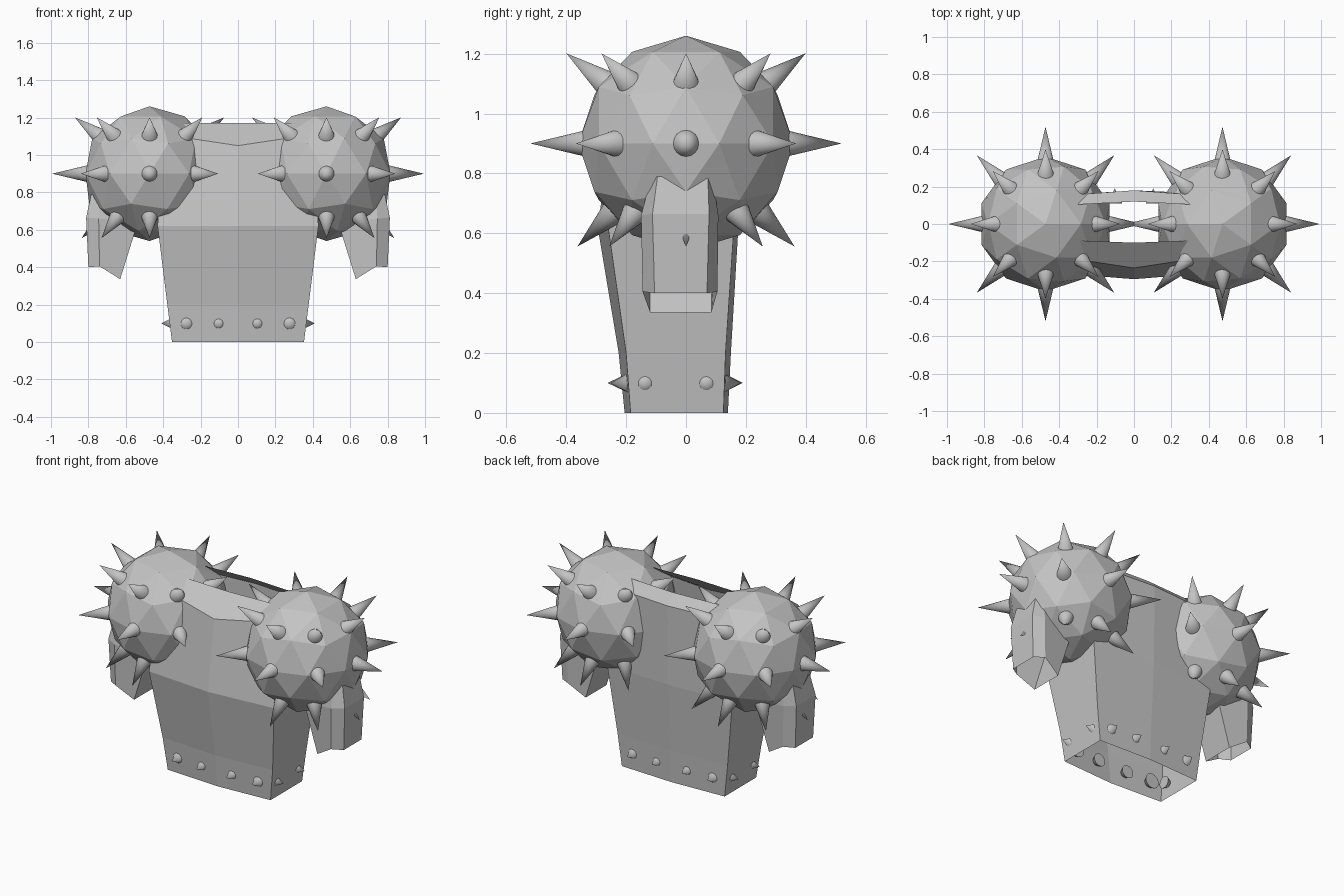
import bpy, bmesh, math
from mathutils import Vector

if "Cube" in bpy.data.objects:
    bpy.data.objects.remove(bpy.data.objects["Cube"])

steel = bpy.data.materials.new("grey steel")
steel.diffuse_color = (0.55, 0.55, 0.55, 1)
steel.use_nodes = True
steel.node_tree.nodes["Principled BSDF"].inputs["Base Color"].default_value = steel.diffuse_color


def make(name, bm, smooth=False):
    me = bpy.data.meshes.new(name)
    bmesh.ops.recalc_face_normals(bm, faces=bm.faces)
    bm.to_mesh(me)
    bm.free()
    me.materials.append(steel)
    ob = bpy.data.objects.new(name, me)
    bpy.context.collection.objects.link(ob)
    if smooth:
        bpy.ops.object.select_all(action='DESELECT')
        ob.select_set(True)
        bpy.context.view_layer.objects.active = ob
        bpy.ops.object.shade_smooth_by_angle(angle=math.radians(50))
    return ob


def tube(name, rings):
    """Open tube skinned through closed rings of points."""
    bm = bmesh.new()
    vs = [[bm.verts.new(p) for p in r] for r in rings]
    n = len(vs[0])
    for a, b in zip(vs, vs[1:]):
        for i in range(n):
            j = (i + 1) % n
            bm.faces.new((a[i], a[j], b[j], b[i]))
    return make(name, bm)


def cone(bm, base, tip, radius):
    """Closed cone from base point to tip."""
    base, tip = Vector(base), Vector(tip)
    d = tip - base
    m = d.to_track_quat('Z', 'Y').to_matrix().to_4x4()
    m.translation = (base + tip) / 2
    bmesh.ops.create_cone(bm, cap_ends=True, segments=16, radius1=radius,
                          radius2=0, depth=d.length, matrix=m)


# Breastplate: open shell, each row is
# front centre (y, z), front corner (x, y, z), back corner y, back centre y
rows = [(-.205, 0, .353, -.185, 0, .125, .14),
        (-.225, .2, .378, -.20, .2, .132, .15),
        (-.295, .62, .43, -.26, .62, .16, .175),
        (-.235, 1.05, .40, -.175, 1.11, .15, .18),
        (-.10, 1.17, .38, -.085, 1.17, .10, .12)]
tube("breastplate", [[(0, fy, fz), (cx, cy, cz), (cx, by, cz), (0, my, cz),
                      (-cx, by, cz), (-cx, cy, cz)]
                     for fy, fz, cx, cy, cz, by, my in rows])

# Belt studs around the bottom edge
bm = bmesh.new()
for s in (-1, 1):
    for x, r in ((.275, .047), (.103, .04)):
        fy = -.213 + .02 * x / .36
        by = .144 - .015 * x / .36
        cone(bm, (s * x, fy + .03, .1), (s * x, fy - .055, .1), r)
        cone(bm, (s * x, by - .03, .1), (s * x, by + .05, .1), r)
    for y in (-.137, .068):
        cone(bm, (s * .335, y, .1), (s * .41, y, .1), .038)
make("belt_studs", bm, True)

CX, CZ = .473, .9
for s, side in ((-1, "left"), (1, "right")):
    # Faceted shoulder ball
    bm = bmesh.new()
    bmesh.ops.create_icosphere(bm, subdivisions=2, radius=.36)
    for v in bm.verts:
        v.co = (-s * v.co.x + s * CX, v.co.y, v.co.z + CZ)
    make(side + "_shoulder_ball", bm)

    # Three rings of eight spikes
    bm = bmesh.new()
    c = Vector((s * CX, 0, CZ))
    for elev, reach in ((0, .52), (37, .5), (-43.5, .5)):
        e = math.radians(elev)
        for k in range(8):
            a = k * math.pi / 4
            d = Vector((math.cos(a) * math.cos(e), math.sin(a) * math.cos(e),
                        math.sin(e)))
            cone(bm, c + d * .31, c + d * reach, .05)
    make(side + "_shoulder_spikes", bm, True)

    # Upper arm guard: open tube; outer face, side ridges, inner face
    arm = [[(.80, -.105, .40), (.74, -.145, .405), (.63, -.12, .336),
            (.63, .085, .336), (.74, .105, .405), (.80, .07, .40)],
           [(.812, -.112, .665), (.745, -.15, .66), (.535, -.12, .64),
            (.535, .09, .64), (.745, .108, .66), (.812, .077, .665)],
           [(.785, -.095, .79), (.74, -.117, .785), (.53, -.11, .75),
            (.53, .08, .75), (.74, .09, .785), (.785, .073, .79)]]
    tube(side + "_arm_guard", [[(s * x, y, z) for x, y, z in r] for r in arm])
